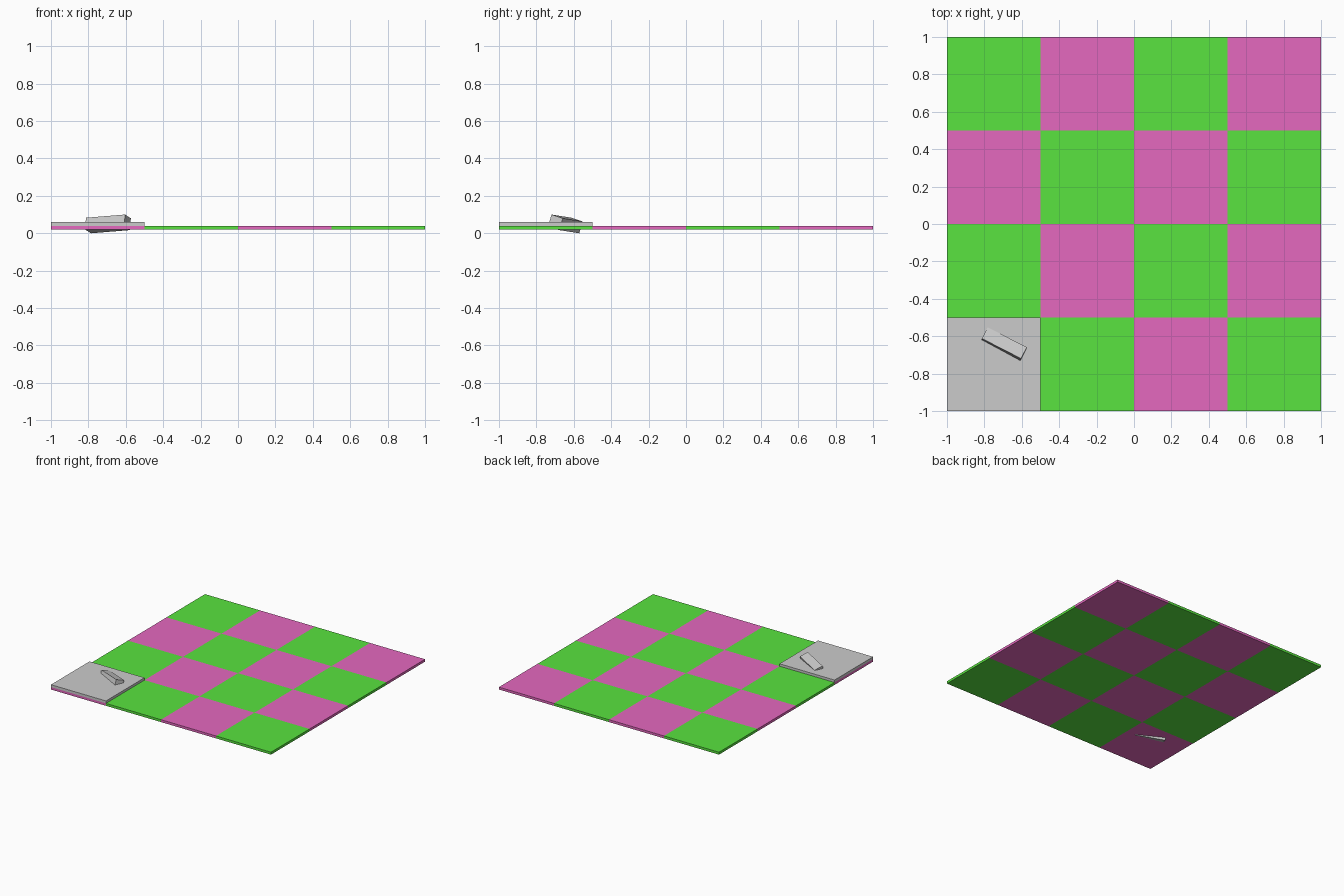
import bpy
from mathutils import Vector

if "Cube" in bpy.data.objects:
    bpy.data.objects.remove(bpy.data.objects["Cube"])

def material(name, rgb):
    m = bpy.data.materials.new(name)
    m.diffuse_color = (*rgb, 1)
    m.use_nodes = True
    m.node_tree.nodes["Principled BSDF"].inputs["Base Color"].default_value = m.diffuse_color
    return m

def block(name, origin, a, b, c, mat=None):
    """Box spanned by three edge vectors from one corner."""
    o, a, b, c = map(Vector, (origin, a, b, c))
    verts = [o, o + a, o + a + b, o + b]
    verts += [v + c for v in verts]
    faces = [(3, 2, 1, 0), (4, 5, 6, 7), (0, 1, 5, 4),
             (1, 2, 6, 5), (2, 3, 7, 6), (3, 0, 4, 7)]
    me = bpy.data.meshes.new(name)
    me.from_pydata(verts, [], faces)
    ob = bpy.data.objects.new(name, me)
    bpy.context.collection.objects.link(ob)
    if mat:
        me.materials.append(mat)
    return ob

pink = material("pink", (0.78, 0.14, 0.52))
green = material("green", (0.1, 0.77, 0.05))
T, S = 0.02, 0.5  # tile thickness and side

# Checkered floor of 4 x 4 tiles
for row in range(4):
    for col in range(4):
        block(f"floor_tile_{row}_{col}", (-1 + col * S, -1 + row * S, 0.02),
              (S, 0, 0), (0, S, 0), (0, 0, T), green if (row + col) % 2 else pink)

# Raised grey tile in the front left corner
block("raised_tile", (-1, -1, 0.04), (S, 0, 0), (0, S, 0), (0, 0, T))

# Tilted bar sunk through the raised tile
length = Vector((0.209, -0.107, 0.017))
width = Vector((0.031, 0.06, -0.02))
down = -length.cross(width).normalized() * 0.066
block("tilted_bar", Vector((-0.813, -0.612, 0.083)) + down, length, width, -down)
